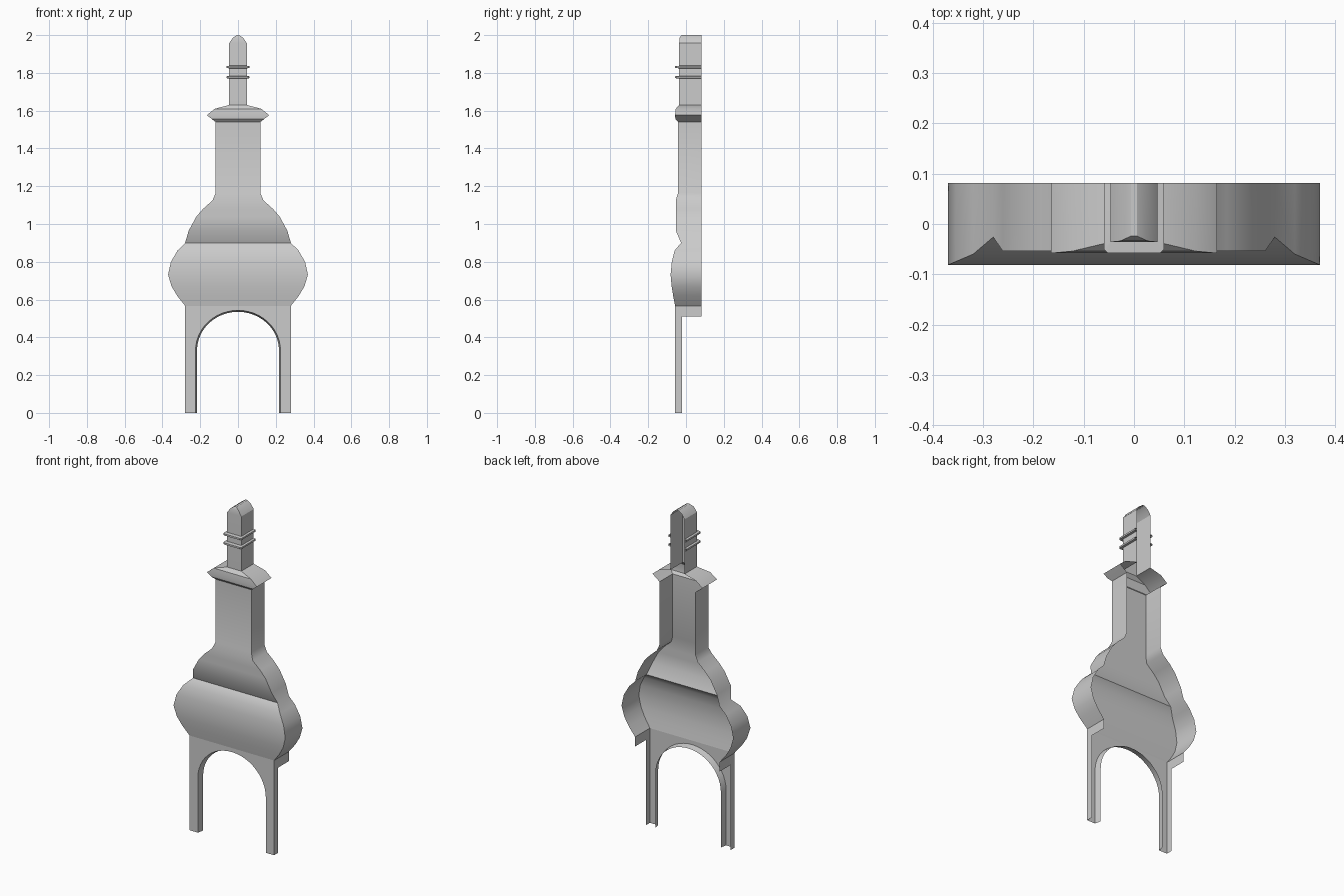
import bpy, math

if "Cube" in bpy.data.objects:
    bpy.data.objects.remove(bpy.data.objects["Cube"])

BACK = 0.0815      # open rear edge
FRONT = -0.058     # front plane of the legs
LEG_BACK = -0.02   # rear edge of the shallow leg channels


def make(name, verts, faces, angle=30):
    me = bpy.data.meshes.new(name)
    me.from_pydata(verts, [], faces)
    me.validate()
    ob = bpy.data.objects.new(name, me)
    bpy.context.collection.objects.link(ob)
    bpy.ops.object.select_all(action='DESELECT')
    ob.select_set(True)
    bpy.context.view_layer.objects.active = ob
    bpy.ops.object.shade_smooth_by_angle(angle=math.radians(angle))
    return ob


def shell(name, rows):
    """Open-backed shell: rows of (z, half width, front y)."""
    verts, faces = [], []
    for z, w, y in rows:
        verts += [(-w, BACK, z), (-w, y, z), (w, y, z), (w, BACK, z)]
    for i in range(len(rows) - 1):
        a, b = 4 * i, 4 * i + 4
        for k in range(3):
            faces.append((a + k, a + k + 1, b + k + 1, b + k))
    return verts, faces


# onion-shaped body, neck and cap
body = [(0.567, .28, FRONT), (0.62, .322, -.068), (0.67, .352, -.076),
        (0.732, .37, -.0815), (0.80, .355, -.075), (0.86, .32, -.06),
        (0.90, .28, -.026), (0.965, .261, -.054), (1.04, .22, -.054),
        (1.08, .185, -.054), (1.125, .135, -.054), (1.165, .118, -.042),
        (1.54, .118, -.042), (1.555, .138, -.056), (1.576, .165, -.058),
        (1.61, .123, -.054), (1.63, .047, -.036)]
make("body_shell", *shell("body", body))

# slim spire with a closed, rounded tip
spire = [(1.63, .047, -.036), (1.957, .047, -.036),
         (1.985, .028, -.034), (2.0, .006, -.024)]
v, f = shell("spire", spire)
n = len(v)
f.append((n - 4, n - 3, n - 2, n - 1))
make("spire", v, f)

# two thin bands wrapping the spire
outer = [(-.06, BACK), (-.06, -.05), (-.052, -.058),
         (.052, -.058), (.06, -.05), (.06, BACK)]
inner = [(-.047, BACK), (-.047, -.036), (-.047, -.036),
         (.047, -.036), (.047, -.036), (.047, BACK)]
for i, z in enumerate((1.777, 1.831)):
    v, f = [], []
    for o, c in zip(outer, inner):
        v += [(*c, z - .007), (*o, z - .005), (*o, z + .005), (*c, z + .007)]
    for s in range(len(outer) - 1):
        for k in range(3):
            a = 4 * s + k
            f.append((a, a + 1, a + 5, a + 4))
    make(f"spire_band_{i + 1}", v, f)

# arch outline: straight legs and half ellipse
def arch(half, top, spring=0.33, steps=24):
    pts = [(half, 0)]
    for i in range(steps + 1):
        t = math.pi * i / steps
        pts.append((half * math.cos(t), spring + (top - spring) * math.sin(t)))
    return pts + [(-half, 0)]

front_arch, back_arch = arch(.225, .543), arch(.217, .535)
n = len(front_arch)

# front plate of the legs around the arch
v = [(x, FRONT, z) for x, z in front_arch]
v += [(-.28, FRONT, 0), (-.28, FRONT, .567), (.28, FRONT, .567), (.28, FRONT, 0)]
make("leg_front", v, [tuple(range(len(v)))])

# inner wall of the arch
v = [(x, FRONT, z) for x, z in front_arch] + [(x, LEG_BACK, z) for x, z in back_arch]
make("arch_lining", v, [(i, i + 1, n + i + 1, n + i) for i in range(n - 1)])

# outer walls of the legs, full depth just below the body
for side, s in (("left", -1), ("right", 1)):
    x = .28 * s
    v = [(x, FRONT, 0), (x, LEG_BACK, 0), (x, LEG_BACK, .51),
         (x, BACK, .51), (x, BACK, .567), (x, LEG_BACK, .567),
         (x, FRONT, .567), (x, FRONT, .51)]
    make(f"leg_side_{side}", v, [(0, 1, 2, 7), (7, 2, 5, 6), (2, 3, 4, 5)])
